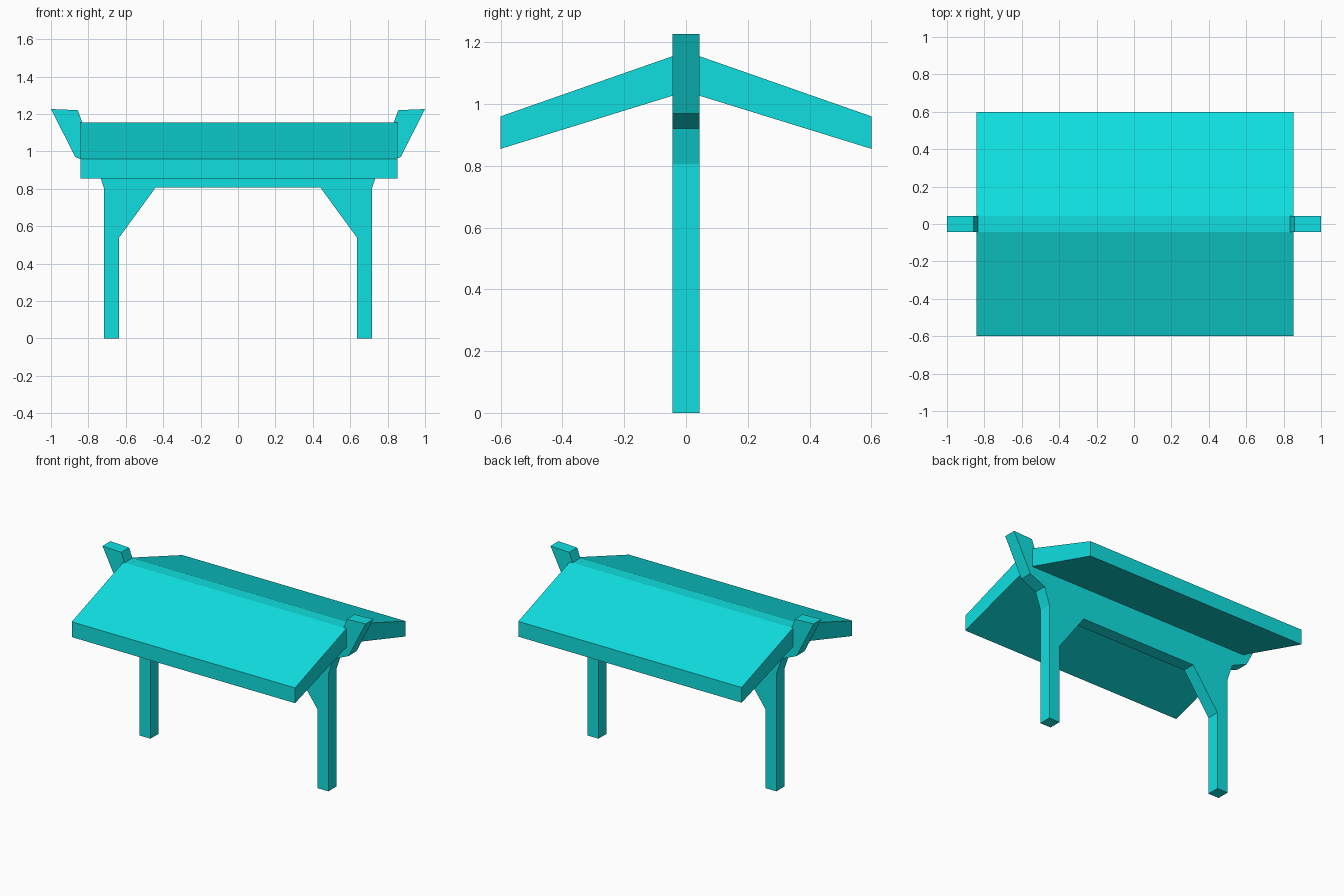
import bpy
import bmesh
from mathutils import Vector

cube = bpy.data.objects.get("Cube")
if cube:
    bpy.data.objects.remove(cube, do_unlink=True)

# Single flat turquoise for every part
turquoise = bpy.data.materials.new("turquoise")
turquoise.use_nodes = True
COLOUR = (0.005, 0.74, 0.75, 1.0)
turquoise.diffuse_color = COLOUR
turquoise.node_tree.nodes["Principled BSDF"].inputs["Base Color"].default_value = COLOUR


def extrude_profile(name, points, direction):
    """Make a flat-sided solid by sweeping a closed profile along a vector."""
    bm = bmesh.new()
    face = bm.faces.new([bm.verts.new(p) for p in points])
    swept = bmesh.ops.extrude_face_region(bm, geom=[face])
    moved = [v for v in swept["geom"] if isinstance(v, bmesh.types.BMVert)]
    bmesh.ops.translate(bm, verts=moved, vec=Vector(direction))
    bmesh.ops.recalc_face_normals(bm, faces=bm.faces)
    mesh = bpy.data.meshes.new(name)
    bm.to_mesh(mesh)
    bm.free()
    mesh.materials.append(turquoise)
    obj = bpy.data.objects.new(name, mesh)
    bpy.context.collection.objects.link(obj)
    return obj


HALF = 0.043  # half thickness of the frame

# Gate frame: leg, brace, flared shoulder and upturned ridge end, then mirrored
half_outline = [
    (0.44, 0.807), (0.635, 0.54), (0.635, 0), (0.717, 0), (0.717, 0.805),
    (0.755, 0.92), (0.87, 0.97), (1.0, 1.226), (0.857, 1.22), (0.833, 1.155),
]
outline = half_outline + [(-x, z) for x, z in reversed(half_outline)]
extrude_profile("gate_frame", [(x, -HALF, z) for x, z in outline], (0, 2 * HALF, 0))

# Sloping roof panels on both sides of the ridge
slope = [(HALF, 1.155), (0.6, 0.96), (0.6, 0.855), (HALF, 1.027)]
for side, name in ((-1, "front_roof_panel"), (1, "back_roof_panel")):
    extrude_profile(name, [(-0.843, side * y, z) for y, z in slope], (1.697, 0, 0))
